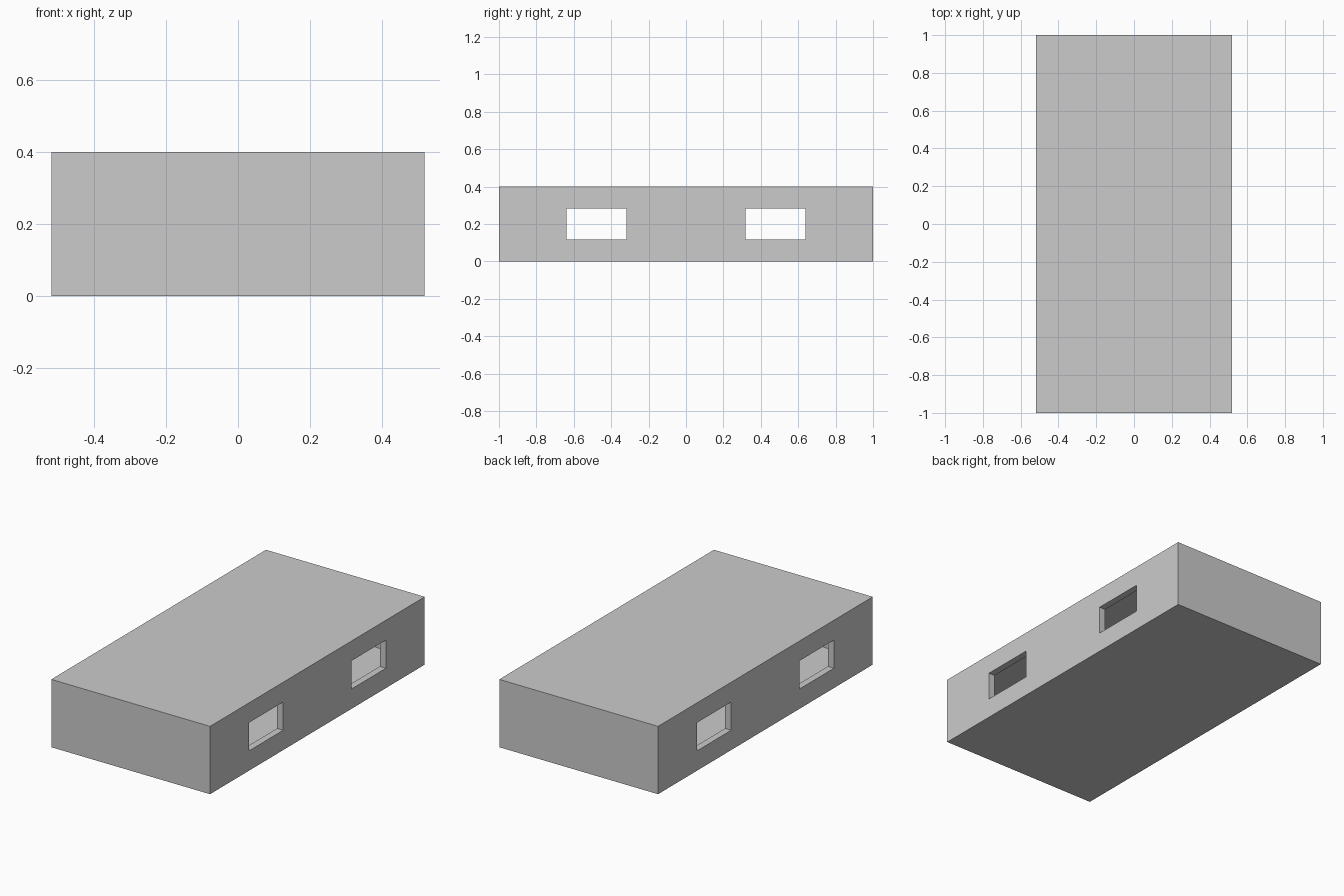
import bpy

if "Cube" in bpy.data.objects:
    bpy.data.objects.remove(bpy.data.objects["Cube"])

W, L, H, T = 1.036, 2.0, 0.4, 0.04   # outer size and wall thickness


def box(name, size, loc):
    bpy.ops.mesh.primitive_cube_add(size=1, location=loc)
    ob = bpy.context.object
    ob.name = name
    ob.scale = size
    bpy.ops.object.transform_apply(location=True, rotation=False, scale=True)
    return ob


def cut(target, cutter):
    mod = target.modifiers.new("cut", 'BOOLEAN')
    mod.operation = 'DIFFERENCE'
    mod.solver = 'EXACT'
    mod.object = cutter
    bpy.context.view_layer.objects.active = target
    bpy.ops.object.modifier_apply(modifier=mod.name)
    bpy.data.objects.remove(cutter, do_unlink=True)


# Closed outer shell
shell = box("hollow_case", (W, L, H), (0, 0, H / 2))

# Inner cavity, leaving thin walls, floor and lid
cut(shell, box("cavity_cutter", (W - 2 * T, L - 2 * T, H - 2 * T), (0, 0, H / 2)))

# Two rectangular openings running through both long sides
for side in (-1, 1):
    cut(shell, box("opening_cutter", (W + 0.2, 0.32, 0.166), (0, side * 0.479, H / 2)))
